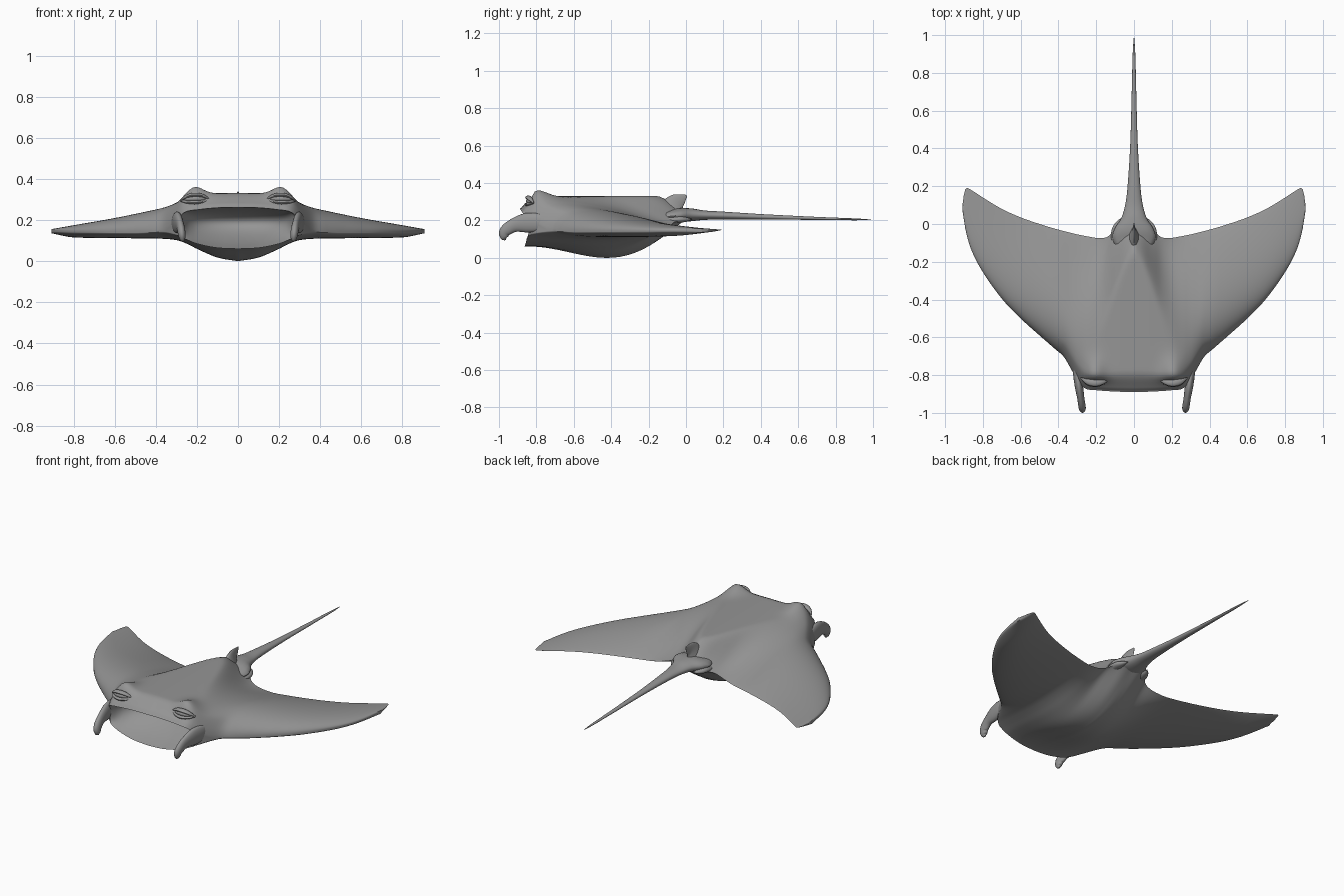
import bpy, bmesh, math
from mathutils import Vector

if "Cube" in bpy.data.objects:
    bpy.data.objects.remove(bpy.data.objects["Cube"])

# Dark grey skin
hide = bpy.data.materials.new("dark_grey_skin")
hide.diffuse_color = (.3, .3, .3, 1)
hide.use_nodes = True
hide.node_tree.nodes["Principled BSDF"].inputs["Base Color"].default_value = hide.diffuse_color


def curve(points, x):
    """Smooth interpolation through (x, value) points."""
    n = len(points)
    if x <= points[0][0]:
        return points[0][1]
    if x >= points[-1][0]:
        return points[-1][1]
    i = max(k for k in range(n - 1) if points[k][0] <= x)

    def slope(k):
        a, b = points[max(k - 1, 0)], points[min(k + 1, n - 1)]
        return (b[1] - a[1]) / (b[0] - a[0])
    (x0, y0), (x1, y1) = points[i], points[i + 1]
    h = x1 - x0
    t = (x - x0) / h
    return ((2*t**3 - 3*t*t + 1) * y0 + (t**3 - 2*t*t + t) * h * slope(i)
            + (3*t*t - 2*t**3) * y1 + (t**3 - t*t) * h * slope(i + 1))


def step(a, b, x):
    t = min(max((x - a) / (b - a), 0), 1)
    return t * t * (3 - 2 * t)


def skin(name, rings, angle=50):
    """Skin closed rings of points into a smooth solid."""
    bm = bmesh.new()
    vr = [[bm.verts.new(p) for p in r] for r in rings]
    n = len(vr[0])
    for a, b in zip(vr, vr[1:]):
        for j in range(n):
            k = (j + 1) % n
            bm.faces.new((a[j], a[k], b[k], b[j]))
    bm.faces.new(vr[0])
    bm.faces.new(vr[-1])
    bmesh.ops.remove_doubles(bm, verts=bm.verts, dist=0.0004)
    bmesh.ops.recalc_face_normals(bm, faces=bm.faces)
    me = bpy.data.meshes.new(name)
    bm.to_mesh(me)
    bm.free()
    me.materials.append(hide)
    ob = bpy.data.objects.new(name, me)
    bpy.context.collection.objects.link(ob)
    bpy.ops.object.select_all(action='DESELECT')
    ob.select_set(True)
    bpy.context.view_layer.objects.active = ob
    bpy.ops.object.shade_smooth_by_angle(angle=math.radians(angle))
    return ob


def tube(name, pts, side=(1, 0, 0), steps=30, seg=20):
    """Elliptic tube; pts are (x, y, z, side radius, other radius)."""
    tracks = [[(i, p[c]) for i, p in enumerate(pts)] for c in range(5)]
    ev = [[curve(t, i * (len(pts) - 1) / steps) for t in tracks] for i in range(steps + 1)]
    rings = []
    for i, p in enumerate(ev):
        c = Vector(p[:3])
        tan = (Vector(ev[min(i + 1, steps)][:3]) - Vector(ev[max(i - 1, 0)][:3])).normalized()
        s = Vector(side)
        u = (s - tan * s.dot(tan)).normalized()
        v = tan.cross(u)
        rings.append([c + u * p[3] * math.cos(2*math.pi*j/seg) + v * p[4] * math.sin(2*math.pi*j/seg)
                      for j in range(seg)])
    return skin(name, rings)


# Outlines across the half span
LEAD = [(0, -.89), (.1, -.887), (.2, -.88), (.26, -.87), (.3, -.825), (.335, -.765), (.37, -.705),
        (.42, -.66), (.5, -.59), (.6, -.50), (.7, -.395), (.8, -.255), (.86, -.14), (.89, -.04), (.908, .07)]
TRAIL = [(0, .02), (.05, .01), (.1, -.03), (.15, -.072), (.25, -.065), (.4, -.03), (.5, 0),
         (.6, .035), (.7, .08), (.8, .14), (.87, .185), (.888, .19), (.899, .165), (.908, .10)]
TOP = [(0, .332), (.1, .33), (.2, .322), (.26, .305), (.3, .287), (.34, .27), (.4, .252),
       (.6, .21), (.8, .175), (.908, .156)]
BOTTOM = [(0, .0), (.1, .018), (.2, .06), (.25, .085), (.3, .102), (.4, .11), (.8, .116), (.908, .136)]
UPPER_LIP = [(0, .262), (.1, .26), (.2, .25), (.26, .238), (.3, .2), (.36, .147), (.5, .143), (.908, .149)]
LOWER_LIP = [(0, .06), (.1, .065), (.2, .085), (.26, .11), (.3, .128), (.36, .143), (.5, .137), (.908, .143)]
REAR = [(0, .22), (.1, .2), (.2, .165), (.3, .15), (.908, .15)]


def section(x):
    a = abs(x)
    yf, yr = curve(LEAD, a), curve(TRAIL, a)
    zt, zb, zr = curve(UPPER_LIP, a), curve(LOWER_LIP, a), curve(REAR, a)
    high, low = curve(TOP, a), curve(BOTTOM, a)
    wing = step(.15, .45, a)
    depth = .22 * math.sqrt(max(0, 1 - (a / .268) ** 2))
    yb = yf + .025 * (1 - step(.24, .32, a))
    fall = .8 - .65 * step(-.02, .3, a)
    ring = []
    # back, from trailing edge to upper lip
    for i in range(48):
        t = .5 + .5 * math.cos(math.pi * i / 47)
        y = yf + (yr - yf) * t
        base = zt + (zr - zt) * t
        body = step(-.03, .12, t) * (1 - step(fall, 1.03, t))
        body *= step(0, .02, t)
        fin = max(0, math.sin(math.pi * t ** .6)) ** .8
        z = base + (high - base) * (body * (1 - wing) + fin * wing)
        dy = (y + .805) / (.028 if y < -.805 else .09)
        z += .045 * math.exp(-((a - .215) / .06) ** 2 - dy * dy)
        ring.append((x, y, z))
    # mouth cavity
    for i in range(1, 17):
        s = i / 17
        ring.append((x, yf + (yb - yf) * s + depth * math.sin(math.pi * s) ** .8,
                     zt + (zb - zt) * s ** 1.5))
    # belly, from lower lip to trailing edge
    for i in range(40):
        t = .5 - .5 * math.cos(math.pi * i / 40)
        base = zb + (zr - zb) * t
        body = max(0, math.sin(math.pi * t)) ** 1.2
        fin = max(0, math.sin(math.pi * t ** .7)) ** .8
        ring.append((x, yb + (yr - yb) * t, base + (low - base) * (body * (1 - wing) + fin * wing)))
    return ring


# Body with wings
half = [.908 * (1 - (1 - i / 70) ** 1.15) for i in range(71)]
skin("body_and_wings", [section(x) for x in [-h for h in half[:0:-1]] + half], 60)

# Tail with flared root
tube("tail", [(0, -.2, .215, .05, .03), (0, -.09, .222, .11, .034), (0, -.03, .228, .105, .038),
              (0, .03, .23, .068, .034), (0, .1, .228, .047, .025), (0, .2, .226, .034, .021),
              (0, .42, .219, .02, .014), (0, .7, .211, .012, .008), (0, .9, .206, .007, .005),
              (0, .99, .204, .001, .001)], steps=72)

# Small dorsal fin
tube("dorsal_fin", [(0, -.085, .22, .05, .085), (0, -.075, .26, .03, .07),
                    (0, -.052, .295, .014, .05), (0, -.02, .318, .006, .026), (0, .003, .333, .002, .005)])

for s, label in ((1, "right"), (-1, "left")):
    # Curled head fins
    tube("head_fin_" + label, [
        (s*.312, -.70, .185, .006, .02), (s*.306, -.77, .188, .018, .045), (s*.293, -.85, .188, .022, .052),
        (s*.282, -.92, .174, .019, .037), (s*.275, -.966, .143, .019, .031),
        (s*.271, -.973, .112, .015, .022), (s*.269, -.967, .095, .003, .004)], steps=36)
    # Eyes with upper and lower lids
    tube("eye_" + label, [(s*.15, -.828, .302, .002, .002), (s*.175, -.832, .303, .016, .012),
                          (s*.21, -.834, .304, .022, .016), (s*.245, -.829, .302, .016, .012),
                          (s*.265, -.822, .3, .002, .002)], side=(0, 1, 0))
    for lid, dz, dy in (("upper", .021, -.008), ("lower", -.016, -.012)):
        tube(lid + "_eyelid_" + label, [
            (s*.135, -.826, .3, .003, .003), (s*.17, -.832 + dy*.7, .302 + dz*.75, .014, .008),
            (s*.21, -.834 + dy, .302 + dz, .018, .01), (s*.25, -.828 + dy*.7, .3 + dz*.7, .014, .008),
            (s*.282, -.814, .294, .003, .003)], side=(0, 1, 0), seg=12)
    # Small pelvic fins beside the tail root
    tube("pelvic_fin_" + label, [(s*.07, -.17, .2, .004, .004), (s*.085, -.1, .2, .03, .018),
                                 (s*.09, -.04, .205, .03, .018), (s*.082, 0, .205, .018, .012),
                                 (s*.07, .03, .207, .002, .002)], seg=14)
